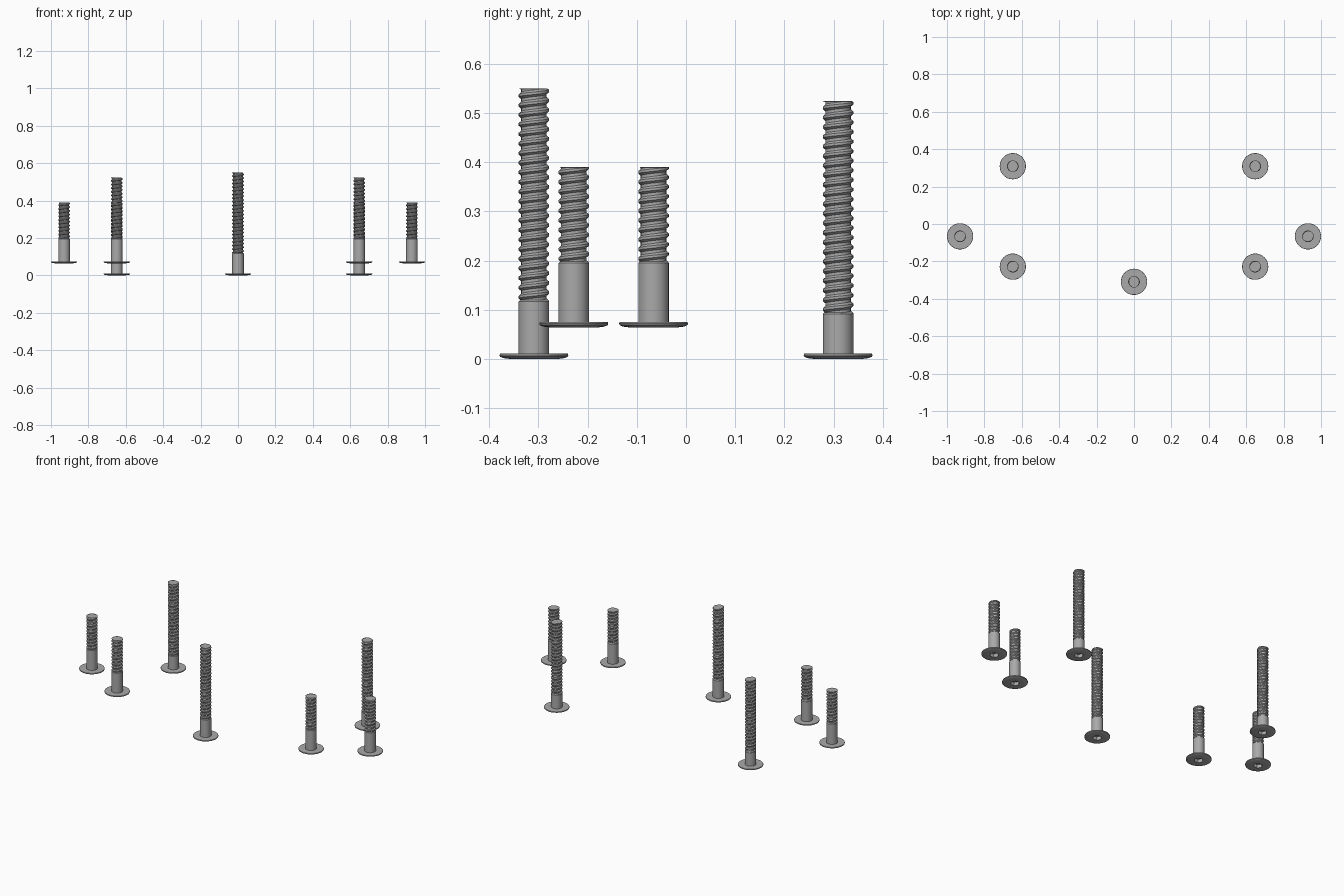
import bpy, bmesh
from math import pi, sin, cos, radians

cube = bpy.data.objects.get("Cube")
if cube:
    bpy.data.objects.remove(cube, do_unlink=True)

steel = bpy.data.materials.new("grey steel")
steel.use_nodes = True
GREY = (0.4, 0.4, 0.4, 1)
steel.diffuse_color = GREY
steel.node_tree.nodes["Principled BSDF"].inputs["Base Color"].default_value = GREY

SEGS = 24
SHANK_R, ROOT_R = 0.031, 0.026
PITCH = 0.0195


def finish(bm, name, x, y):
    bmesh.ops.remove_doubles(bm, verts=bm.verts, dist=1e-6)
    bmesh.ops.recalc_face_normals(bm, faces=bm.faces)
    mesh = bpy.data.meshes.new(name)
    bm.to_mesh(mesh)
    bm.free()
    mesh.materials.append(steel)
    obj = bpy.data.objects.new(name, mesh)
    obj.location = (x, y, 0)
    bpy.context.collection.objects.link(obj)
    bpy.ops.object.select_all(action='DESELECT')
    obj.select_set(True)
    bpy.context.view_layer.objects.active = obj
    bpy.ops.object.shade_smooth_by_angle(angle=radians(30))
    return obj


def hex_radius(a, r):
    # distance from the centre to a hexagon's edge in direction a
    return r * cos(pi / 6) / cos(a % (pi / 3) - pi / 6)


def lathe(bm, profile, segs):
    # profile entries are (radius, height, is_hexagonal)
    rings = []
    for r, z, is_hex in profile:
        ring = []
        for i in range(segs):
            a = 2 * pi * i / segs
            d = hex_radius(a, r) if is_hex else r
            ring.append(bm.verts.new((d * cos(a), d * sin(a), z)))
        rings.append(ring)
    for low, high in zip(rings, rings[1:]):
        for i in range(segs):
            j = (i + 1) % segs
            bm.faces.new((low[i], low[j], high[j], high[i]))
    bm.faces.new(rings[0])
    bm.faces.new(rings[-1])


def body(name, x, y, base, thread_start):
    # socket floor, socket wall, domed head, then the plain shank
    bm = bmesh.new()
    lathe(bm, [(0.025, base + 0.02, True), (0.025, base, True),
               (0.046, base, False), (0.062, base + 0.002, False),
               (0.069, base + 0.005, False), (0.07, base + 0.008, False),
               (0.069, base + 0.011, False), (SHANK_R, base + 0.011, False),
               (SHANK_R, thread_start - 0.003, False),
               (0.028, thread_start, False)], 48)
    finish(bm, name, x, y)


def thread(name, x, y, z0, z1):
    # helical ridge, trimmed flat at both ends
    bm = bmesh.new()
    ridge = [(0, ROOT_R), (0.3, ROOT_R), (0.52, SHANK_R), (0.78, SHANK_R)]
    turns = int((z1 - z0) / PITCH) + 3
    path = [(k + t, r) for k in range(-1, turns) for t, r in ridge]
    columns = []
    for i in range(SEGS + 1):
        a = 2 * pi * i / SEGS
        col = []
        for t, r in path:
            z = z0 + PITCH * (t + i / SEGS - 1)
            col.append(bm.verts.new((r * cos(a), r * sin(a), min(max(z, z0), z1))))
        columns.append(col)
    for c, d in zip(columns, columns[1:]):
        for k in range(len(path) - 1):
            quad = (c[k], d[k], d[k + 1], c[k + 1])
            if len({round(v.co.z, 6) for v in quad}) > 1:
                bm.faces.new(quad)
    loose = [v for v in bm.verts if not v.link_faces]
    bmesh.ops.delete(bm, geom=loose, context='VERTS')
    finish(bm, name, x, y)
    # solid core closing the tip
    bm = bmesh.new()
    lathe(bm, [(ROOT_R, z0, False), (ROOT_R, z1 - 0.001, False),
               (ROOT_R + 0.002, z1, False)], SEGS)
    finish(bm, name + "_core", x, y)


def bolt(name, x, y, base, start, top):
    body(name + "_head_and_shank", x, y, base, start)
    thread(name + "_thread", x, y, start - 0.002, top)


bolt("front_centre_bolt", 0, -0.309, 0, 0.12, 0.55)
for side, s in (("left", 1), ("right", -1)):
    bolt(side + "_back_bolt", s * 0.648, 0.309, 0, 0.095, 0.524)
    bolt(side + "_front_short_bolt", s * 0.648, -0.228, 0.064, 0.198, 0.39)
    bolt(side + "_outer_short_bolt", s * 0.93, -0.066, 0.064, 0.198, 0.39)
